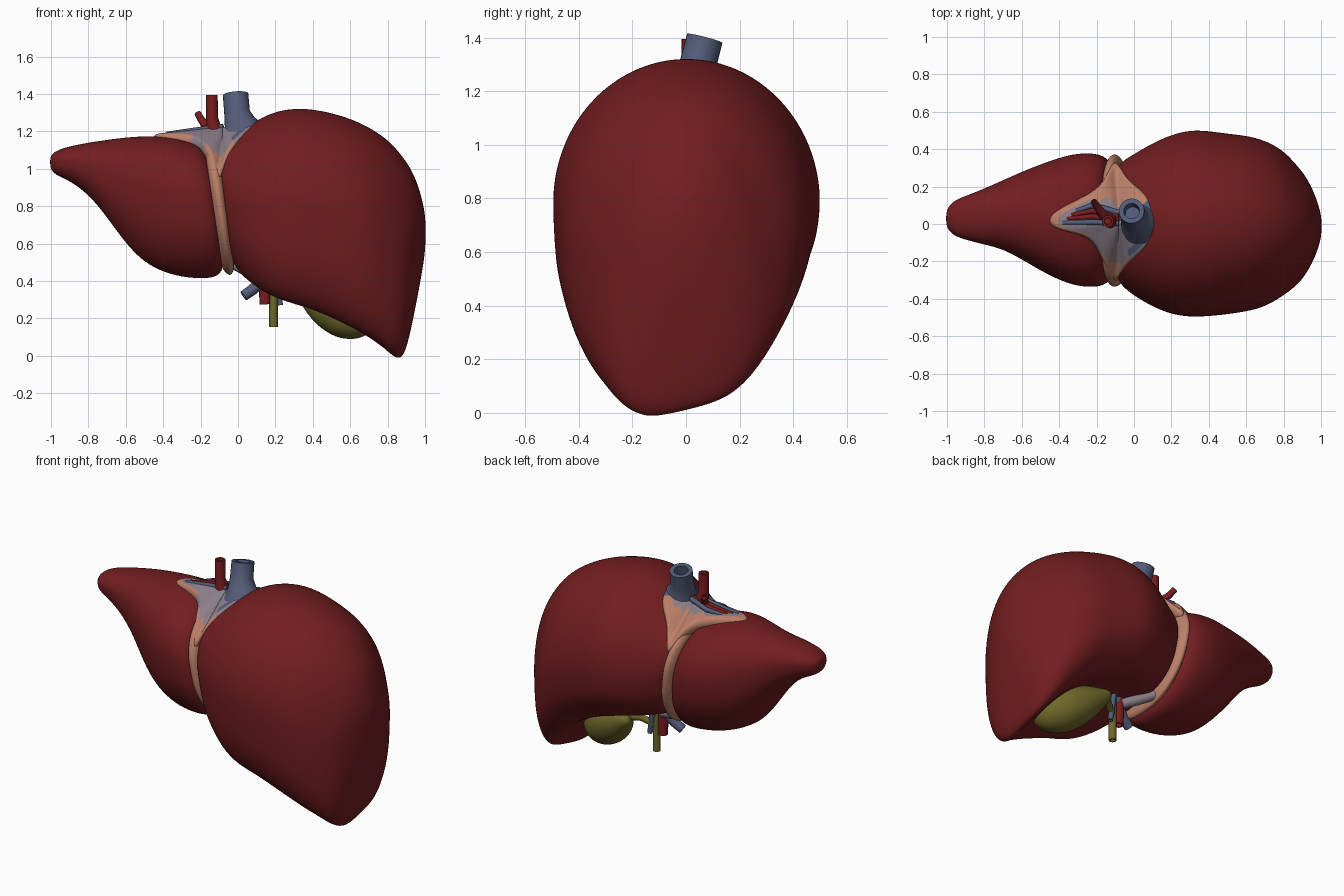
import bpy, bmesh, math
from mathutils import Vector

N = 40


def material(name, rgb):
    m = bpy.data.materials.new(name)
    m.diffuse_color = (*rgb, 1)
    return m


RED = material("liver red", (0.168, 0.0125, 0.0140))
ARTERY = material("artery red", (0.19, 0.012, 0.013))
PEACH = material("ligament peach", (0.50, 0.215, 0.14))
LILAC = material("membrane lilac", (0.26, 0.21, 0.25))
BLUE = material("vein blue", (0.087, 0.107, 0.19))
OLIVE = material("bile olive", (0.155, 0.135, 0.023))


def finish(name, bm, mats, subsurf=0):
    bmesh.ops.recalc_face_normals(bm, faces=bm.faces[:])
    for f in bm.faces:
        f.smooth = True
    me = bpy.data.meshes.new(name)
    bm.to_mesh(me)
    bm.free()
    for m in mats:
        me.materials.append(m)
    ob = bpy.data.objects.new(name, me)
    bpy.context.collection.objects.link(ob)
    if subsurf:
        mod = ob.modifiers.new("smooth", "SUBSURF")
        mod.levels = mod.render_levels = subsurf
    return ob


def bridge(bm, rings, caps=True):
    rows = [[bm.verts.new(p) for p in r] for r in rings]
    n = len(rows[0])
    for a, b in zip(rows, rows[1:]):
        for i in range(n):
            bm.faces.new((a[i], a[(i + 1) % n], b[(i + 1) % n], b[i]))
    if caps:
        bm.faces.new(rows[0])
        bm.faces.new(rows[-1])


def power(v, e):
    return math.copysign(abs(v) ** e, v)


def section(x, z0, z1, y0, y1, lift=0.0, hollow=0.0, shape=(0.58, 0.93, 0.74, 0.2, 0.2)):
    """Rounded slice: domed above, boxier below, raised at the back, hollow underneath."""
    mid, e_top, e_low, taper_front, taper_back = shape
    zc = z0 + mid * (z1 - z0)
    yc, hw = (y0 + y1) / 2, (y1 - y0) / 2
    pts = []
    for i in range(N):
        a = 2 * math.pi * i / N
        c, s = math.cos(a), math.sin(a)
        e = e_top if s > 0 else e_low
        y, t = power(c, e), power(s, e)
        if t > 0:
            z = zc + t * (z1 - zc)
        else:
            d = -t
            z = zc - d * (zc - z0)
            z += lift * d * max(0, (y + 1) / 2 - 0.3) / 0.7
            z += hollow * d ** 6 * max(0, 1 - (y / 0.78) ** 2)
            y *= 1 - (taper_back if y > 0 else taper_front) * d * d
        # the groove between the lobes leans toward +x at the bottom
        lean = 0.15 * max(0, 1 - abs(x + 0.1) / 0.4) * (0.8 - z)
        pts.append((x + lean, yc + hw * y, z))
    return pts


def loft(name, stations, mat, **kw):
    bm = bmesh.new()
    bridge(bm, [section(*s, **kw) for s in stations])
    return finish(name, bm, [mat], 2)


# Large lobe
loft("right_lobe", [
    (-0.08, 0.56, 1.07, -0.27, 0.28),
    (-0.068, 0.49, 1.12, -0.32, 0.325, 0.03),
    (-0.04, 0.43, 1.145, -0.35, 0.35, 0.08, 0.02),
    (0.00, 0.37, 1.17, -0.385, 0.375, 0.13, 0.05),
    (0.10, 0.285, 1.24, -0.445, 0.435, 0.20, 0.10),
    (0.20, 0.235, 1.305, -0.485, 0.48, 0.24, 0.13),
    (0.30, 0.205, 1.325, -0.50, 0.505, 0.25, 0.14),
    (0.40, 0.175, 1.32, -0.495, 0.50, 0.25, 0.14),
    (0.50, 0.13, 1.30, -0.485, 0.485, 0.25, 0.14),
    (0.60, 0.085, 1.27, -0.47, 0.475, 0.24, 0.13),
    (0.70, 0.035, 1.225, -0.445, 0.45, 0.20, 0.10),
    (0.79, -0.015, 1.165, -0.39, 0.40, 0.15, 0.06),
    (0.845, -0.045, 1.11, -0.35, 0.345, 0.11, 0.02),
    (0.888, -0.02, 1.055, -0.31, 0.295, 0.08),
    (0.925, 0.13, 1.00, -0.26, 0.245, 0.04),
    (0.965, 0.34, 0.91, -0.185, 0.165),
    (0.993, 0.50, 0.80, -0.105, 0.08),
    (1.003, 0.59, 0.73, -0.05, 0.03),
], RED, shape=(0.52, 1.0, 0.58, 0.10, 0.17))

# Small lobe
loft("left_lobe", [
    (-1.005, 1.01, 1.06, 0.00, 0.06),
    (-0.99, 0.98, 1.085, -0.04, 0.10),
    (-0.95, 0.955, 1.105, -0.068, 0.132),
    (-0.90, 0.935, 1.12, -0.085, 0.15),
    (-0.80, 0.865, 1.14, -0.11, 0.19),
    (-0.70, 0.735, 1.155, -0.135, 0.235, 0.03),
    (-0.60, 0.59, 1.168, -0.19, 0.28, 0.05),
    (-0.50, 0.485, 1.175, -0.25, 0.32, 0.06),
    (-0.40, 0.43, 1.175, -0.30, 0.355, 0.06),
    (-0.30, 0.405, 1.165, -0.335, 0.38, 0.05),
    (-0.20, 0.405, 1.145, -0.34, 0.38, 0.03),
    (-0.155, 0.42, 1.125, -0.325, 0.36, 0.03),
    (-0.13, 0.45, 1.10, -0.305, 0.335, 0.03),
    (-0.115, 0.53, 1.04, -0.26, 0.28),
], RED)

# Thin band of ligament wrapped around the groove
loft("ligament_band", [
    (-0.145, 0.52, 1.09, -0.27, 0.30),
    (-0.13, 0.455, 1.135, -0.315, 0.345, 0.02),
    (-0.10, 0.415, 1.155, -0.345, 0.385, 0.02),
    (-0.07, 0.445, 1.135, -0.325, 0.355, 0.02),
    (-0.055, 0.52, 1.09, -0.28, 0.31),
], PEACH)

# Star-shaped membrane on top, with a skirt sunk into the lobes
outline = [Vector(p) for p in (
    (-0.10, 0.36, 0.99), (-0.055, 0.27, 1.09), (0.0, 0.21, 1.165), (0.09, 0.15, 1.24),
    (0.125, -0.02, 1.265), (0.09, -0.12, 1.235), (-0.03, -0.21, 1.14), (-0.075, -0.27, 1.05),
    (-0.10, -0.33, 0.95), (-0.135, -0.26, 1.06), (-0.18, -0.18, 1.125), (-0.23, -0.06, 1.18),
    (-0.43, -0.035, 1.185), (-0.475, 0.02, 1.185), (-0.43, 0.075, 1.185), (-0.24, 0.16, 1.18),
    (-0.17, 0.22, 1.14), (-0.135, 0.29, 1.08))]
hub = Vector((-0.08, 0.0, 1.225))
bm = bmesh.new()
rings = [[p - Vector((0, 0, 0.09)) for p in outline]]
for t in (0, 0.14, 0.3, 0.5, 0.72, 0.95):
    rings.append([p.lerp(hub, t) for p in outline])
bridge(bm, rings)
for k, f in enumerate(bm.faces):
    c = f.calc_center_median()
    rim = k < 2 * len(outline)
    if c.y > 0.12 or c.y < -0.2 or (rim and (c.x < -0.24 or (c.y > 0.04 and c.x < 0.05))):
        f.material_index = 0
    else:
        f.material_index = 2 if c.x > 0.0 and c.y > -0.15 else 1
finish("top_membrane", bm, [PEACH, LILAC, BLUE], 2)


def tube(name, path, mat, sides=20):
    """Vessel along (x, y, z, radius) points with a hollow far end."""
    pts = [Vector(p[:3]) for p in path]
    rings = []

    def ring(c, t, r):
        u = t.cross(Vector((0, 1, 0))).normalized()
        v = t.cross(u).normalized()
        return [c + r * (math.cos(2 * math.pi * i / sides) * u
                         + math.sin(2 * math.pi * i / sides) * v) for i in range(sides)]

    for i, p in enumerate(pts):
        t = (pts[min(i + 1, len(pts) - 1)] - pts[max(i - 1, 0)]).normalized()
        rings.append(ring(p, t, path[i][3]))
    r = path[-1][3]
    rings.append(ring(pts[-1], t, r * 0.62))
    rings.append(ring(pts[-1] - t * r, t, r * 0.58))
    bm = bmesh.new()
    bridge(bm, rings)
    ob = finish(name, bm, [mat])
    bpy.context.view_layer.objects.active = ob
    ob.select_set(True)
    bpy.ops.object.shade_smooth_by_angle(angle=math.radians(50))
    ob.select_set(False)


# Upper vessels
tube("main_vein", [(0.04, 0.00, 1.12, 0.15), (0.03, 0.01, 1.20, 0.115), (0.01, 0.025, 1.245, 0.085),
                   (-0.005, 0.045, 1.30, 0.069), (-0.013, 0.07, 1.397, 0.068)], BLUE, 28)
tube("main_artery", [(-0.11, 0.025, 1.12, 0.05), (-0.125, 0.02, 1.20, 0.042),
                     (-0.138, 0.015, 1.27, 0.032), (-0.14, 0.015, 1.395, 0.031)], ARTERY)
tube("artery_branch", [(-0.14, 0.03, 1.21, 0.026), (-0.175, 0.06, 1.235, 0.024),
                       (-0.195, 0.09, 1.26, 0.02), (-0.215, 0.12, 1.295, 0.018)], ARTERY)
for i, (y, mat) in enumerate(((0.07, ARTERY), (0.04, ARTERY), (0.01, BLUE), (0.10, BLUE))):
    tube(f"lobe_vessel_{i + 1}", [(-0.08, y * 0.6, 1.225, 0.016), (-0.22, y, 1.207, 0.015),
                                  (-0.39 + 0.8 * y, y * 0.7, 1.187, 0.011)], mat, 12)

# Lower vessels and ducts
tube("lower_artery", [(0.13, 0.04, 0.60, 0.03), (0.14, 0.03, 0.42, 0.03),
                      (0.145, 0.03, 0.275, 0.03)], ARTERY)
tube("lower_vein", [(0.20, 0.04, 0.55, 0.035), (0.14, 0.02, 0.41, 0.032),
                    (0.08, 0.00, 0.355, 0.03), (0.03, -0.01, 0.32, 0.028)], BLUE)
tube("groove_vein", [(0.13, 0.04, 0.42, 0.03), (0.05, 0.09, 0.455, 0.032),
                     (-0.04, 0.14, 0.50, 0.028)], LILAC)
tube("small_vein", [(0.20, 0.06, 0.50, 0.018), (0.21, 0.05, 0.36, 0.017),
                    (0.225, 0.05, 0.27, 0.016)], BLUE, 14)
tube("bile_duct", [(0.19, 0.03, 0.58, 0.024), (0.19, 0.03, 0.36, 0.023),
                   (0.19, 0.03, 0.155, 0.023)], OLIVE)
tube("gallbladder_duct", [(0.38, 0.12, 0.37, 0.03), (0.27, 0.08, 0.37, 0.022),
                          (0.19, 0.03, 0.32, 0.018)], OLIVE)

# Gallbladder: a pear swept from wide end to neck
start, end = Vector((0.71, -0.08, 0.15)), Vector((0.31, 0.16, 0.37))
axis = (end - start).normalized()
side = axis.cross(Vector((0, 0, 1))).normalized()
up = side.cross(axis)
bm = bmesh.new()
rings = []
for t, r in ((0, 0.02), (0.04, 0.06), (0.12, 0.10), (0.28, 0.135), (0.45, 0.137),
             (0.62, 0.12), (0.78, 0.085), (0.9, 0.05), (1.0, 0.025)):
    c = start.lerp(end, t)
    rings.append([c + r * (math.cos(k * math.pi / 10) * side + math.sin(k * math.pi / 10) * up)
                  for k in range(20)])
bridge(bm, rings)
finish("gallbladder", bm, [OLIVE], 2)
